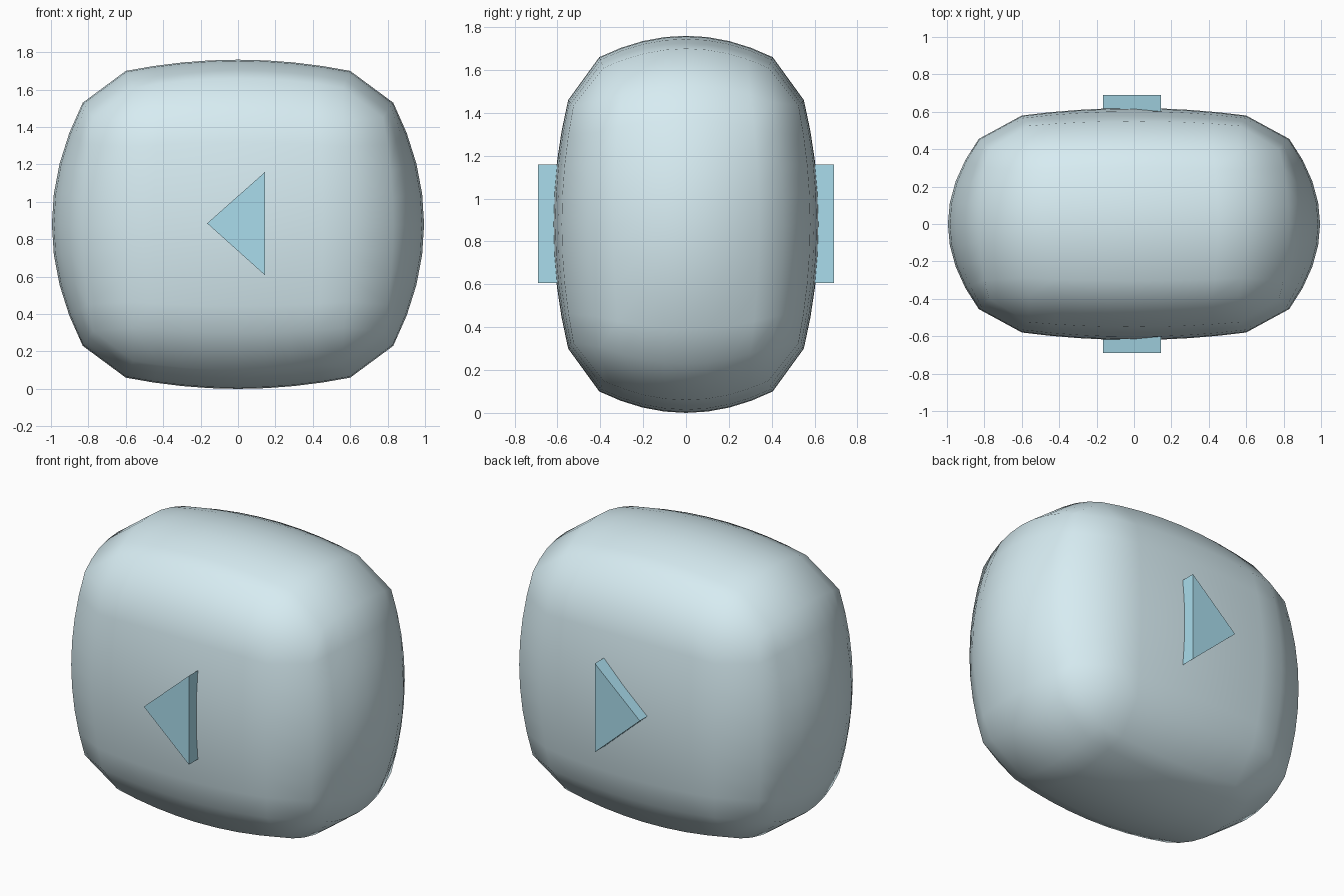
import bpy, bmesh
from itertools import product

if "Cube" in bpy.data.objects:
    bpy.data.objects.remove(bpy.data.objects["Cube"])

N = 4          # grid steps from the middle of a panel to its rim
MID_Z = 0.88   # height of the body centre

# Per panel axis: centre, middle of its two rims, corner (one octant; the rest is mirrored)
PANELS = {
    0: ((0.995, 0, 0), (0.83, 0.455, 0), (0.83, 0, 0.65), (0.775, 0.40, 0.57)),
    1: ((0, 0.62, 0), (0.60, 0.58, 0), (0, 0.55, 0.58), (0.565, 0.525, 0.555)),
    2: ((0, 0, 0.88), (0.60, 0, 0.82), (0, 0.405, 0.78), (0.56, 0.385, 0.73)),
}


def material(name, rgb):
    m = bpy.data.materials.new(name)
    m.diffuse_color = (*rgb, 1)
    m.use_nodes = True
    m.node_tree.nodes["Principled BSDF"].inputs["Base Color"].default_value = m.diffuse_color
    return m


def finish(name, bm, mat):
    bmesh.ops.recalc_face_normals(bm, faces=bm.faces)
    me = bpy.data.meshes.new(name)
    bm.to_mesh(me)
    bm.free()
    ob = bpy.data.objects.new(name, me)
    bpy.context.collection.objects.link(ob)
    me.materials.append(mat)
    return ob


def bulge(axis, sign, idx):
    """Point on a domed panel; idx holds grid steps along x, y, z."""
    c, ea, eb, k = PANELS[axis]
    a, b = [i for i in range(3) if i != axis]
    u, v = idx[a] / N, idx[b] / N
    uu, vv = u * u, v * v
    p = [0, 0, 0]
    h0, ha, hb, hk = c[axis], ea[axis], eb[axis], k[axis]
    p[axis] = sign * (h0 + (ha - h0) * uu + (hb - h0) * vv + (hk - ha - hb + h0) * uu * vv)
    p[a] = u * (ea[a] + (k[a] - ea[a]) * vv)
    p[b] = v * (eb[b] + (k[b] - eb[b]) * uu)
    p[2] += MID_Z
    return p


# Body: six domed panels joined by chamfer strips and corner triangles
bm = bmesh.new()
verts = {}


def vert(axis, idx):
    key = (axis, tuple(idx))
    if key not in verts:
        verts[key] = bm.verts.new(bulge(axis, 1 if idx[axis] > 0 else -1, idx))
    return verts[key]


def at(**kw):
    return [kw["i0"], kw["i1"], kw["i2"]]


def spot(a, va, b, vb, c, vc):
    return at(**{f"i{a}": va, f"i{b}": vb, f"i{c}": vc})


for axis in range(3):
    a, b = [i for i in range(3) if i != axis]
    for s in (-N, N):
        for i, j in product(range(-N, N), repeat=2):
            bm.faces.new([vert(axis, spot(axis, s, a, i + di, b, j + dj))
                          for di, dj in ((0, 0), (1, 0), (1, 1), (0, 1))])
    # chamfers along this axis, between panels a and b
    for sa, sb in product((-N, N), repeat=2):
        for k in range(-N, N):
            lo, hi = (spot(a, sa, b, sb, axis, t) for t in (k, k + 1))
            bm.faces.new([vert(a, lo), vert(a, hi), vert(b, hi), vert(b, lo)])
for corner in product((-N, N), repeat=3):
    bm.faces.new([vert(axis, corner) for axis in range(3)])

body = finish("body", bm, material("pale_blue", (0.68, 0.84, 0.89)))
bpy.context.view_layer.objects.active = body
body.select_set(True)
bpy.ops.object.shade_smooth_by_angle(angle=0.7)

# Arrow: triangular prism standing proud of front and back
bm = bmesh.new()
tri = [(-0.165, 0.885), (0.145, 1.16), (0.145, 0.607)]
front, back = ([bm.verts.new((x, y, z)) for x, z in tri] for y in (-0.69, 0.69))
bm.faces.new(front)
bm.faces.new(back)
for i in range(3):
    j = (i + 1) % 3
    bm.faces.new([front[i], front[j], back[j], back[i]])
finish("arrow_marker", bm, material("mid_blue", (0.40, 0.72, 0.84)))
